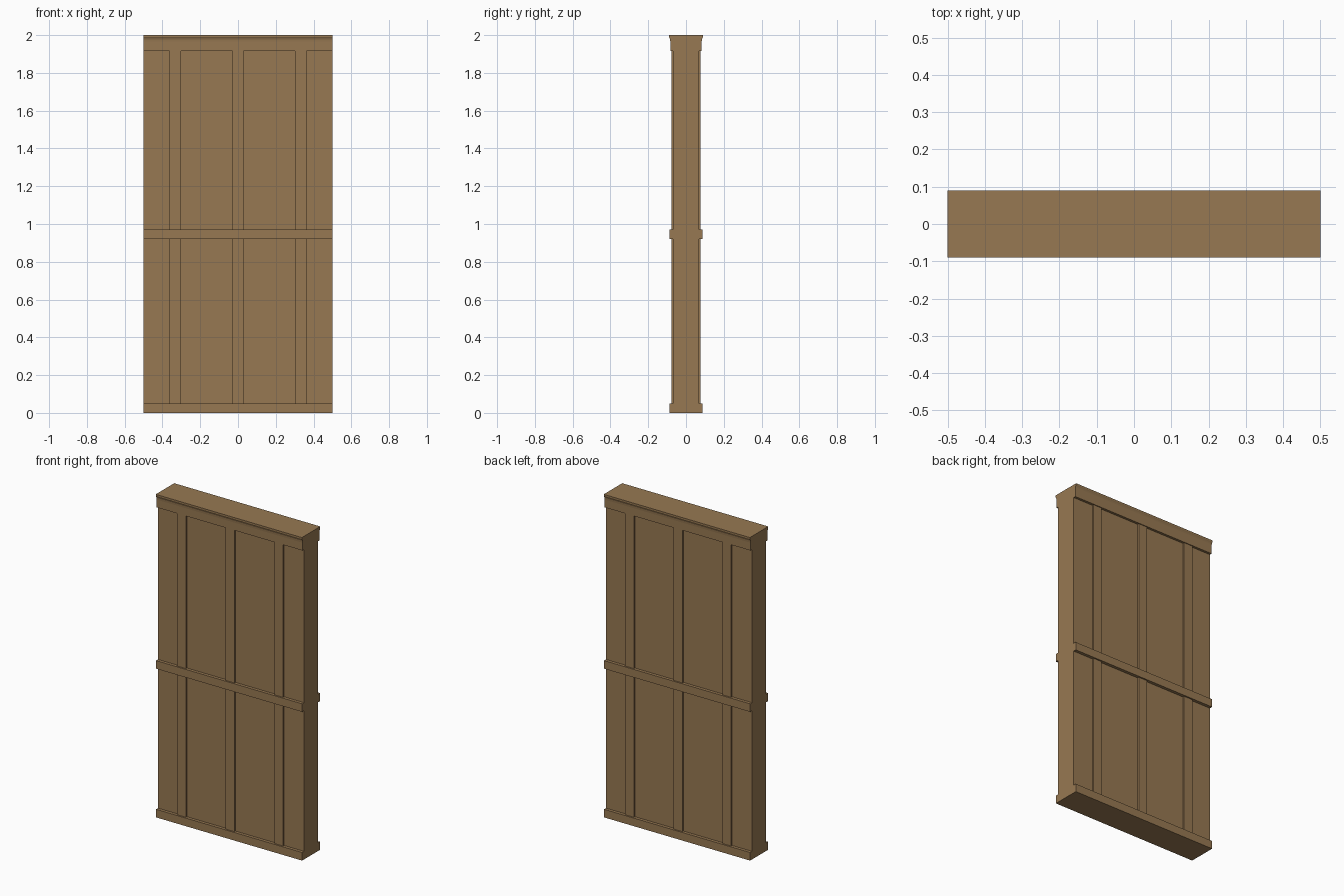
import bpy, bmesh

if "Cube" in bpy.data.objects:
    bpy.data.objects.remove(bpy.data.objects["Cube"])

wood = bpy.data.materials.new("warm brown wood")
wood.diffuse_color = (0.31, 0.19, 0.085, 1)
wood.use_nodes = True
wood.node_tree.nodes["Principled BSDF"].inputs["Base Color"].default_value = wood.diffuse_color


def extrude_profile(name, half, x0, x1):
    """Mirror a half profile of (y, z) points across y = 0 and extrude it along x."""
    loop = half + [(-y, z) for y, z in reversed(half)]
    bm = bmesh.new()
    face = bm.faces.new([bm.verts.new((x0, y, z)) for y, z in loop])
    out = bmesh.ops.extrude_face_region(bm, geom=[face])
    verts = [v for v in out["geom"] if isinstance(v, bmesh.types.BMVert)]
    bmesh.ops.translate(bm, verts=verts, vec=(x1 - x0, 0, 0))
    bmesh.ops.recalc_face_normals(bm, faces=bm.faces)
    me = bpy.data.meshes.new(name)
    bm.to_mesh(me)
    bm.free()
    me.materials.append(wood)
    ob = bpy.data.objects.new(name, me)
    bpy.context.collection.objects.link(ob)
    return ob


def slab(name, hy, z0, z1, x0=-0.5, x1=0.5):
    return extrude_profile(name, [(hy, z0), (hy, z1)], x0, x1)


# Horizontal rails
slab("bottom_rail", 0.087, 0.0, 0.05)
slab("middle_rail", 0.087, 0.92, 0.97)

# Top rail with a shallow flared crown
extrude_profile("top_rail", [(0.083, 1.917), (0.083, 1.965), (0.084, 1.977),
                             (0.087, 1.985), (0.09, 1.99), (0.09, 2.0)], -0.5, 0.5)

# Wall panels and the raised vertical battens, front and back
for level, z0, z1 in (("lower", 0.05, 0.92), ("upper", 0.97, 1.917)):
    slab(level + "_panel", 0.068, z0, z1)
    for side, xc in (("left", -0.333), ("centre", 0.0), ("right", 0.333)):
        slab(f"{level}_{side}_batten", 0.078, z0, z1, xc - 0.03, xc + 0.03)
